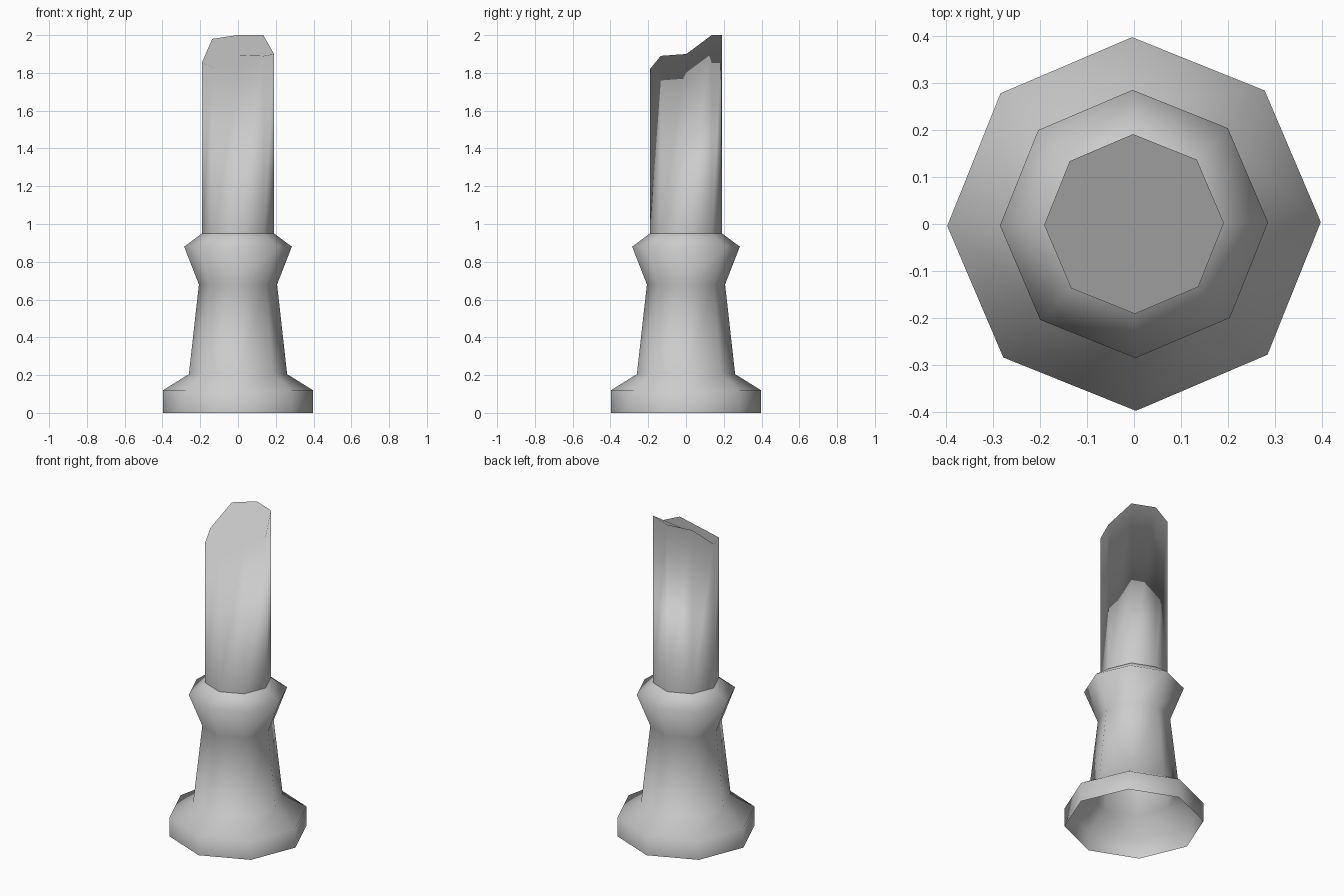
import bpy
import bmesh
from math import sin, cos, radians
from mathutils import Vector

cube = bpy.data.objects.get("Cube")
if cube:
    bpy.data.objects.remove(cube, do_unlink=True)

SIDES = 8
TWIST = radians(0.6)

stone = bpy.data.materials.new("grey stone")
stone.use_nodes = True
colour = (0.6, 0.6, 0.6, 1)
stone.diffuse_color = colour
stone.node_tree.nodes["Principled BSDF"].inputs["Base Color"].default_value = colour


def ring(bm, radius, heights):
    """One octagonal ring, with a height for each corner."""
    step = radians(360 / SIDES)
    return [bm.verts.new((radius * cos(i * step + TWIST),
                          radius * sin(i * step + TWIST), z))
            for i, z in enumerate(heights)]


def bridge(bm, low, high):
    for i in range(SIDES):
        j = (i + 1) % SIDES
        bm.faces.new((low[i], low[j], high[j], high[i]))


def finish(bm, name):
    mesh = bpy.data.meshes.new(name)
    for face in bm.faces:
        face.smooth = True
    bm.normal_update()
    bm.to_mesh(mesh)
    bm.free()
    mesh.materials.append(stone)
    obj = bpy.data.objects.new(name, mesh)
    bpy.context.collection.objects.link(obj)
    return obj


# Pedestal: flared foot, tapering neck and collar, open underneath
profile = [(0.397, 0), (0.397, 0.12), (0.26, 0.205),
           (0.207, 0.68), (0.285, 0.88), (0.191, 0.95)]
bm = bmesh.new()
rings = [ring(bm, r, [z] * SIDES) for r, z in profile]
for low, high in zip(rings, rings[1:]):
    bridge(bm, low, high)
finish(bm, "pedestal")

# Shaft: straight octagonal column with a broken, slanted top
break_heights = [1.9, 2.0, 2.0, 1.98, 1.855, 1.83, 1.82, 1.89]
bm = bmesh.new()
low = ring(bm, 0.191, [0.95] * SIDES)
high = ring(bm, 0.191, break_heights)
bridge(bm, low, high)
centre = bm.verts.new((0, 0, 1.895))
cap = [bm.faces.new((high[i], high[(i + 1) % SIDES], centre))
       for i in range(SIDES)]
bm.normal_update()
slant = sum((f.normal * f.calc_area() for f in cap), Vector()).normalized()
shaft = finish(bm, "broken_shaft")

# Soft shading that blends from the round wall into the slanted break
normals = [slant if v.co.z > 1 else Vector((v.co.x, v.co.y, 0)).normalized()
           for v in shaft.data.vertices]
shaft.data.normals_split_custom_set_from_vertices(normals)
